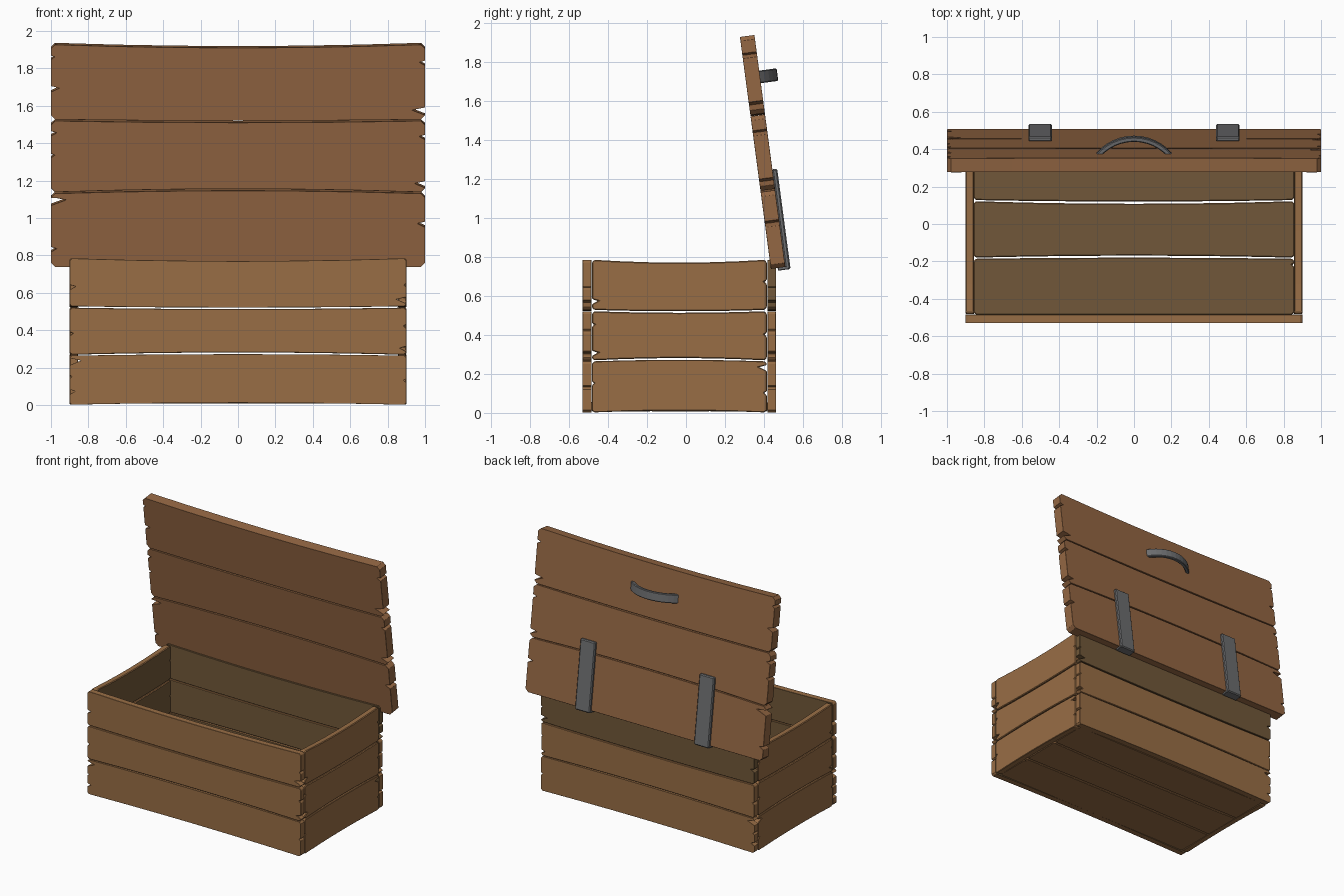
import bpy, bmesh, math
from mathutils import Vector

if "Cube" in bpy.data.objects:
    bpy.data.objects.remove(bpy.data.objects["Cube"])


def material(name, rgb):
    m = bpy.data.materials.new(name)
    m.diffuse_color = (*rgb, 1)
    m.use_nodes = True
    m.node_tree.nodes["Principled BSDF"].inputs["Base Color"].default_value = m.diffuse_color
    return m


WOOD = material("crate_wood", (0.315, 0.155, 0.060))
LID = material("lid_wood", (0.295, 0.135, 0.056))
OLIVE = material("inner_olive_wood", (0.165, 0.097, 0.041))
METAL = material("dark_metal", (0.150, 0.153, 0.158))


def extrude(name, outline, frame, w0, w1, mats, bevel):
    """Extrude a (u, v) outline along w; the cap at w1 takes the last material."""
    o, u, v, w = (Vector(a) for a in frame)
    bm = bmesh.new()
    rings = [[bm.verts.new(o + u * a + v * b + w * d) for a, b in outline] for d in (w0, w1)]
    bm.faces.new(rings[0])
    bm.faces.new(rings[1]).material_index = len(mats) - 1
    n = len(outline)
    for i in range(n):
        j = (i + 1) % n
        bm.faces.new((rings[0][i], rings[0][j], rings[1][j], rings[1][i]))
    bmesh.ops.recalc_face_normals(bm, faces=bm.faces)
    me = bpy.data.meshes.new(name)
    bm.to_mesh(me)
    bm.free()
    for m in mats:
        me.materials.append(m)
    ob = bpy.data.objects.new(name, me)
    bpy.context.collection.objects.link(ob)
    mod = ob.modifiers.new("worn_edges", 'BEVEL')
    mod.width, mod.segments, mod.limit_method, mod.angle_limit = bevel, 1, 'ANGLE', math.radians(40)
    return ob


def plank(name, frame, h, lo, hi, thick, mats, notches, c=0.012):
    """Board of half length h; lo and hi are (height at ends, bow); notches are (side, v, depth)."""
    def edge(e, s):
        xs = [(h - c) * (-1 + i / 3) for i in range(7)]
        return [(s * x, e[0] + e[1] * (1 - (x / h) ** 2)) for x in xs]

    def end(s):
        pts = [(s * h, lo[0] + c)]
        for _, v, d in sorted(n for n in notches if n[0] == s and lo[0] + .03 < n[1] < hi[0] - .03):
            k = 0.007 + 0.2 * d
            pts += [(s * h, v - k), (s * (h - d), v + k * 0.3), (s * h, v + k)]
        return pts + [(s * h, hi[0] - c)]

    outline = edge(lo, 1) + end(1) + edge(hi, -1) + end(-1)[::-1]
    return extrude(name, outline, frame, 0, thick, mats, 0.005)


# crate walls: three bowed boards each, olive on the inside
ROWS = [((0.002, 0.010), (0.264, 0.008)),
        ((0.269, 0.012), (0.521, -0.008)),
        ((0.528, -0.007), (0.785, -0.015))]
LONG = [(1, .64, .012), (1, .56, .05), (1, .42, .012), (1, .30, .03), (1, .13, .015),
        (-1, .63, .03), (-1, .38, .015), (-1, .232, .06), (-1, .15, .012), (-1, .07, .03)]
SHORT = [(-1, .57, .03), (-1, .45, .012), (-1, .305, .03), (-1, .15, .012),
         (1, .67, .012), (1, .40, .012), (1, .23, .04), (1, .10, .015)]
X, Y, Z = (1, 0, 0), (0, 1, 0), (0, 0, 1)
for i, (lo, hi) in enumerate(ROWS):
    two = [WOOD, OLIVE]
    plank(f"front_board_{i}", ((0, -0.53, 0), X, Z, Y), 0.9, lo, hi, 0.045, two, LONG)
    plank(f"back_board_{i}", ((0, 0.462, 0), X, Z, (0, -1, 0)), 0.9, lo, hi, 0.045,
          [OLIVE] if i == 2 else two, LONG)
    for s, side in ((-1, "left"), (1, "right")):
        plank(f"{side}_board_{i}", ((s * 0.9, -0.034, 0), Y, Z, (-s, 0, 0)), 0.448,
              lo, hi, 0.045, two, SHORT)

# floor boards
for i, (lo, hi) in enumerate([((-.485, 0), (-.186, .006)), ((-.180, .011), (.122, -.014)),
                              ((.128, -.008), (.417, 0))]):
    plank(f"floor_board_{i}", ((0, 0, 0.008), X, Y, Z), 0.857, lo, hi, 0.05, [WOOD, OLIVE],
          [(1, -.22, .012)])

# open lid, leaning back over the rear wall
A = math.radians(7.6)
TILT = ((0, 0.435, 0.738), X, (0, -math.sin(A), math.cos(A)), (0, math.cos(A), math.sin(A)))
LID_NOTCHES = [(1, .23, .04), (1, .445, .055), (1, .70, .03), (1, .84, .07), (1, 1.10, .03),
               (-1, .095, .03), (-1, .355, .08), (-1, .60, .02), (-1, .72, .03),
               (-1, .96, .045), (-1, 1.13, .02)]
for i, (lo, hi) in enumerate([((0, 0), (.396, .016)), ((.403, .018), (.789, -.010)),
                              ((.796, -.007), (1.2, -.018))]):
    plank(f"lid_board_{i}", TILT, 1.0, lo, hi, 0.075, [LID], LID_NOTCHES, 0.022)

# metal straps folded under the lid edge
for s, side in ((-1, "left"), (1, "right")):
    def rect(v0, v1):
        a, b = s * 0.502 - 0.063, s * 0.502 + 0.063
        return [(a, v0), (b, v0), (b, v1), (a, v1)]
    extrude(f"{side}_strap", rect(-0.014, 0.505), TILT, 0.073, 0.100, [METAL], 0.007)
    extrude(f"{side}_strap_fold", rect(-0.014, 0.003), TILT, 0.035, 0.090, [METAL], 0.003)

# curved handle: a bent metal band standing off the lid
R, T, H, N = 0.267, 0.026, math.radians(50), 12
arc = [-H + 2 * H * i / N for i in range(N + 1)]
cw = 0.165 - R
band = [(R * math.sin(t), cw + R * math.cos(t)) for t in arc]
band += [((R - T) * math.sin(t), cw + (R - T) * math.cos(t)) for t in reversed(arc)]
extrude("handle", band, (TILT[0], X, TILT[3], TILT[2]), 0.95, 1.015, [METAL], 0.005)
